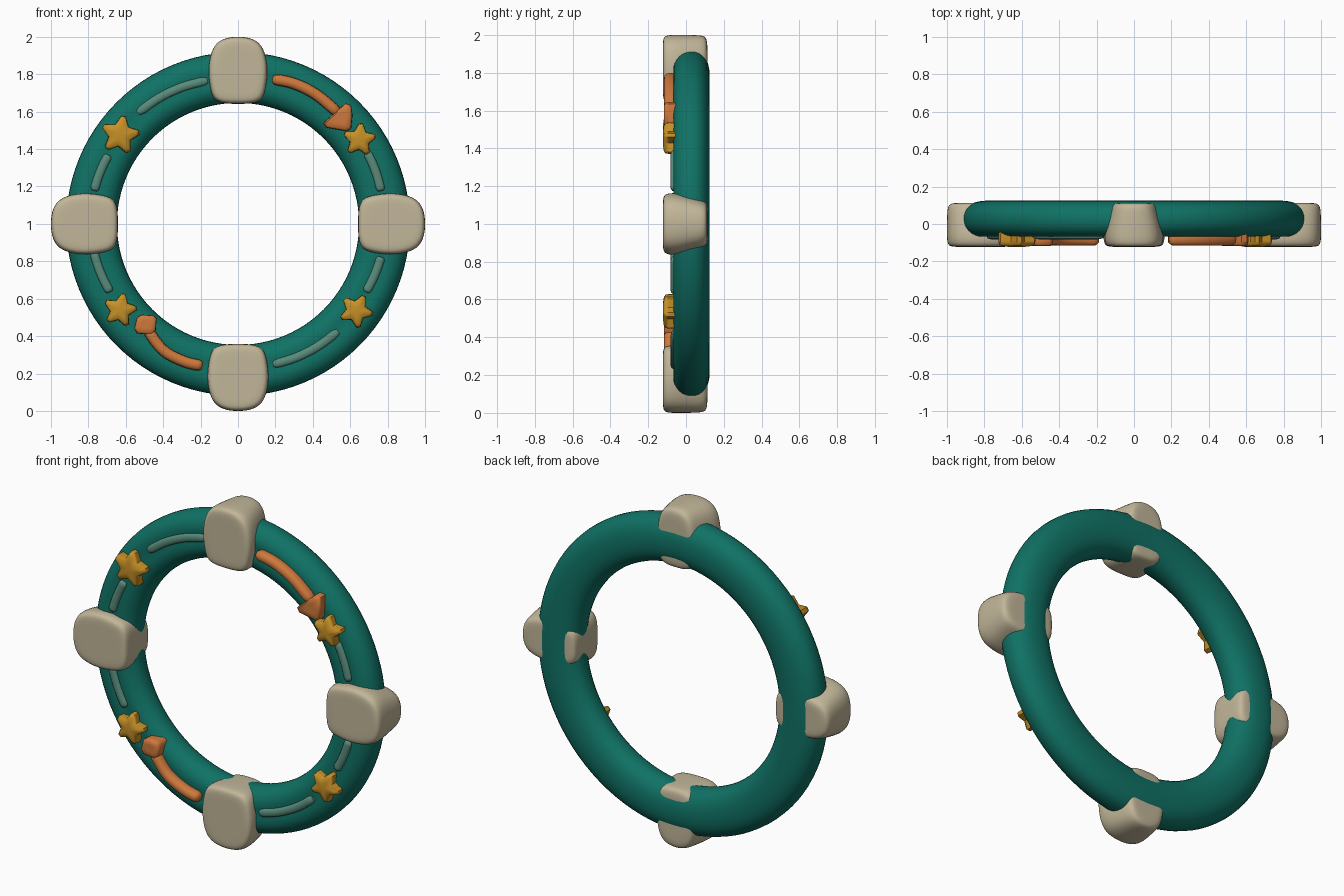
import bpy, bmesh, math
from mathutils import Vector

if "Cube" in bpy.data.objects:
    bpy.data.objects.remove(bpy.data.objects["Cube"])


def material(name, rgb):
    m = bpy.data.materials.new(name)
    m.diffuse_color = (*rgb, 1)
    m.use_nodes = True
    m.node_tree.nodes["Principled BSDF"].inputs["Base Color"].default_value = m.diffuse_color
    return m


TEAL = material("teal", (0.005, 0.168, 0.130))
CREAM = material("cream", (0.54, 0.47, 0.32))
ORANGE = material("orange", (0.62, 0.19, 0.045))
GOLD = material("gold", (0.57, 0.28, 0.02))
SAGE = material("sage", (0.10, 0.26, 0.20))


def loft(name, rings, mat, closed=False, subdiv=0, angle=60):
    """Skin a list of equal-length rings of points; cap the ends unless closed."""
    bm = bmesh.new()
    vs = [[bm.verts.new(p) for p in ring] for ring in rings]
    n, k = len(vs[0]), len(vs)
    for i in range(k if closed else k - 1):
        a, b = vs[i], vs[(i + 1) % k]
        for j in range(n):
            bm.faces.new((a[j], a[(j + 1) % n], b[(j + 1) % n], b[j]))
    if not closed:
        for ring in (vs[0], vs[-1]):
            c = sum((v.co for v in ring), Vector()) / n
            cv = bm.verts.new(c)
            for j in range(n):
                bm.faces.new((ring[j], ring[(j + 1) % n], cv))
    bmesh.ops.recalc_face_normals(bm, faces=bm.faces)
    me = bpy.data.meshes.new(name)
    bm.to_mesh(me)
    bm.free()
    ob = bpy.data.objects.new(name, me)
    bpy.context.collection.objects.link(ob)
    me.materials.append(mat)
    if subdiv:
        s = ob.modifiers.new("smooth", 'SUBSURF')
        s.levels = s.render_levels = subdiv
    bpy.ops.object.select_all(action='DESELECT')
    ob.select_set(True)
    bpy.context.view_layer.objects.active = ob
    bpy.ops.object.shade_smooth_by_angle(angle=math.radians(angle))
    return ob


def spow(v, e):
    return math.copysign(abs(v) ** e, v)


# Ring: rounded section with a shallow channel along the front
section = []
for j in range(32):
    a = 2 * math.pi * j / 32
    dr, y = 0.136 * spow(math.cos(a), 0.88), 0.025 + 0.1 * spow(math.sin(a), 0.88)
    if math.sin(a) < 0:
        y += 0.014 * math.exp(-(dr / 0.04) ** 2)
    section.append((0.783 + dr, y))
rings = []
for i in range(96):
    t = 2 * math.pi * i / 96
    rings.append([(r * math.cos(t), y, 1 + r * math.sin(t)) for r, y in section])
loft("ring", rings, TEAL, closed=True)

# Four grip pads: half outline as (sideways, radius), tapering to the back
half = [(0.0, 1.003), (0.085, 0.992), (0.14, 0.945), (0.162, 0.83), (0.15, 0.73),
        (0.132, 0.66), (0.07, 0.643), (0.0, 0.643)]
outline = half + [(-s, r) for s, r in half[-2:0:-1]]
layers = [(-0.122, 0.55, 0.60), (-0.122, 0.86, 0.89), (-0.108, 0.98, 0.99), (-0.06, 1.02, 1.01),
          (0.03, 0.88, 1.0), (0.09, 0.78, 0.99), (0.113, 0.68, 0.90), (0.113, 0.4, 0.5)]
pads = (("top_pad", 90, 1.0), ("left_pad", 180, 1.04), ("bottom_pad", 270, 1.04), ("right_pad", 0, 1.04))
for name, deg, wide in pads:
    c, s = math.cos(math.radians(deg)), math.sin(math.radians(deg))
    rings = []
    for y, st, sr in layers:
        ring = []
        for t, r in outline:
            t, r = t * st * wide, 0.823 + (r - 0.823) * sr
            ring.append((r * c - t * s, y, 1 + r * s + t * c))
        rings.append(ring)
    loft(name, rings, CREAM, subdiv=2, angle=80)


def bar(name, path, w, y, d, mat):
    """Rounded bar swept along a smooth (x, z) path on the front, tapered at both ends."""
    p = [Vector(q) for q in path]
    p = [2 * p[0] - p[1]] + p + [2 * p[-1] - p[-2]]
    pts = []
    for i in range(1, len(p) - 2):
        for k in range(8):
            t = k / 8
            pts.append(0.5 * (2 * p[i] + (p[i + 1] - p[i - 1]) * t
                              + (2 * p[i - 1] - 5 * p[i] + 4 * p[i + 1] - p[i + 2]) * t * t
                              + (3 * p[i] - p[i - 1] - 3 * p[i + 1] + p[i + 2]) * t ** 3))
    pts.append(p[-2])
    rings = []
    for i, q in enumerate(pts):
        tan = (pts[min(i + 1, len(pts) - 1)] - pts[max(i - 1, 0)]).normalized()
        nx, nz = -tan.y, tan.x
        e = min(i, len(pts) - 1 - i)
        f = (0.6, 0.9)[e] if e < 2 else 1
        ring = []
        for j in range(12):
            a = 2 * math.pi * j / 12
            u = w * f * spow(math.cos(a), 0.8)
            ring.append((q.x + nx * u, y + d * f * spow(math.sin(a), 0.8), q.y + nz * u))
        rings.append(ring)
    return loft(name, rings, mat)


def arc(r0, a0, r1, a1):
    out = []
    for k in range(4):
        r, a = r0 + (r1 - r0) * k / 3, math.radians(a0 + (a1 - a0) * k / 3)
        out.append((r * math.cos(a), 1 + r * math.sin(a)))
    return out


# Pale inlay strips lying in the channel
strips = (("top_left", 0.785, 102, 0.80, 132), ("upper_left", 0.785, 152, 0.79, 167),
          ("lower_left", 0.785, 191, 0.775, 208), ("bottom_right", 0.775, 284, 0.785, 313),
          ("lower_right", 0.775, 332, 0.785, 347), ("upper_right", 0.785, 13, 0.79, 29))
for name, r0, a0, r1, a1 in strips:
    bar("strip_" + name, arc(r0, a0, r1, a1), 0.024, -0.062, 0.02, SAGE)


def plaque(name, pts, mat, bulge=0.0):
    """Puffy plate from an (x, z) outline; the front layers shrink towards the middle."""
    cx = sum(q[0] for q in pts) / len(pts)
    cz = sum(q[1] for q in pts) / len(pts)
    rings = []
    for y, s in ((-0.035, 0.97), (-0.09, 1.0), (-0.108, 0.96), (-0.117, 0.82), (-0.117 - bulge, 0.4)):
        rings.append([(cx + (x - cx) * s, y, cz + (z - cz) * s) for x, z in pts])
    loft(name, rings, mat, angle=50)


# Orange arrows
bar("upper_arrow_shaft", [(0.185, 1.775), (0.30, 1.75), (0.42, 1.69), (0.54, 1.59)], 0.03, -0.08, 0.036, ORANGE)
plaque("upper_arrow_head", [(0.455, 1.54), (0.49, 1.57), (0.575, 1.645), (0.605, 1.635), (0.612, 1.58),
                            (0.605, 1.51), (0.58, 1.495), (0.47, 1.515)], ORANGE)
bar("lower_arrow_shaft", [(-0.19, 0.24), (-0.29, 0.265), (-0.40, 0.325), (-0.49, 0.44)], 0.03, -0.08, 0.036, ORANGE)
plaque("lower_arrow_head", [(-0.555, 0.44), (-0.54, 0.50), (-0.515, 0.515), (-0.45, 0.51), (-0.435, 0.495),
                            (-0.44, 0.43), (-0.46, 0.405), (-0.54, 0.415)], ORANGE)

# Gold stars with blunt points
stars = (("upper_left", -0.63, 1.475, 0.108, 80), ("upper_right", 0.65, 1.45, 0.092, 85),
         ("lower_left", -0.63, 0.54, 0.094, 78), ("lower_right", 0.632, 0.535, 0.094, 62))
for name, x, z, r, rot in stars:
    pts = []
    for i in range(5):
        for off, k in ((-7, 0.95), (7, 0.95), (36, 0.58)):
            a = math.radians(rot + 72 * i + off)
            pts.append((x + r * k * math.cos(a), z + r * k * math.sin(a)))
    plaque("star_" + name, pts, GOLD, 0.006)
